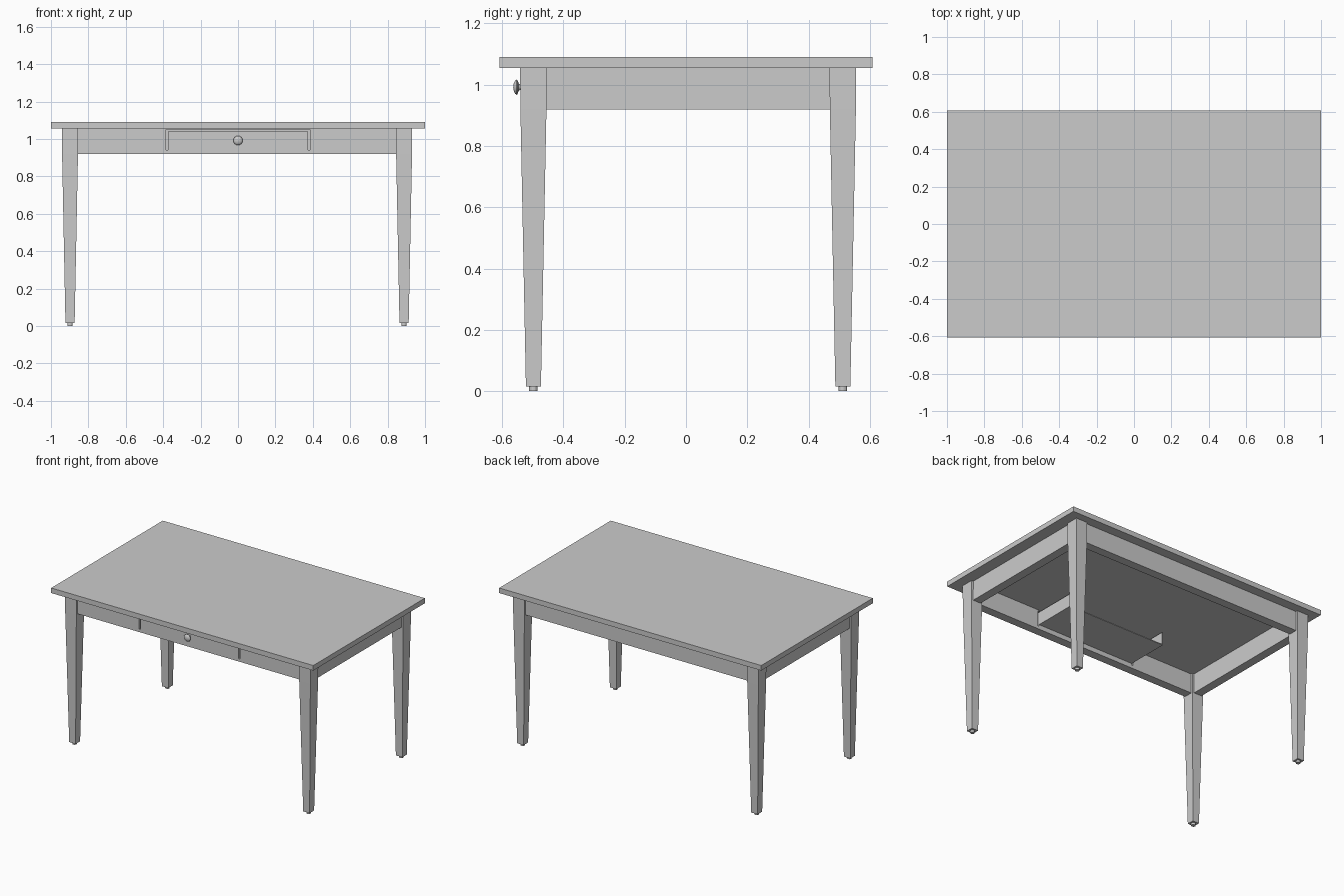
import bpy, bmesh
from mathutils import Matrix

if "Cube" in bpy.data.objects:
    bpy.data.objects.remove(bpy.data.objects["Cube"])

CX, CY = -0.005, 0.007          # leg frame sits slightly off the tabletop centre
LX, LY = 0.893, 0.505           # leg centre offsets
TOP, LOW = 1.055, 0.92          # apron top and bottom


def finish(name, bm):
    bmesh.ops.recalc_face_normals(bm, faces=bm.faces)
    me = bpy.data.meshes.new(name)
    bm.to_mesh(me)
    bm.free()
    ob = bpy.data.objects.new(name, me)
    bpy.context.collection.objects.link(ob)
    return ob


def box(name, x0, x1, y0, y1, z0, z1):
    bm = bmesh.new()
    bmesh.ops.create_cube(bm, size=1)
    for v in bm.verts:
        v.co = ((x0 + x1) / 2 + v.co.x * (x1 - x0),
                (y0 + y1) / 2 + v.co.y * (y1 - y0),
                (z0 + z1) / 2 + v.co.z * (z1 - z0))
    return finish(name, bm)


def leg(name, x, y):
    # square block at apron height, tapering to the floor, on a small round glide
    bm = bmesh.new()
    rings = []
    for z, h in ((0.015, 0.0245), (LOW, 0.0425), (TOP, 0.0435)):
        rings.append([bm.verts.new((x + a * h, y + b * h, z))
                      for a, b in ((-1, -1), (1, -1), (1, 1), (-1, 1))])
    for lo, hi in zip(rings, rings[1:]):
        for i in range(4):
            j = (i + 1) % 4
            bm.faces.new((lo[i], lo[j], hi[j], hi[i]))
    bm.faces.new(rings[0])
    bm.faces.new(rings[-1])
    bmesh.ops.create_cone(bm, cap_ends=True, segments=16, radius1=0.014, radius2=0.014,
                          depth=0.015, matrix=Matrix.Translation((x, y, 0.0075)))
    return finish(name, bm)


# Tabletop
box("tabletop", -1, 1, -0.608, 0.608, TOP, 1.09)

# Legs
for sx, side in ((-1, "left"), (1, "right")):
    for sy, end in ((-1, "front"), (1, "back")):
        leg(f"{end}_{side}_leg", CX + sx * LX, CY + sy * LY)

# Side and back aprons, set back from the leg faces
T = 0.03
ex, ey = LX - 0.04, LY - 0.04
for sx, side in ((-1, "left"), (1, "right")):
    x = CX + sx * LX
    box(f"{side}_apron", x - T, x + T, CY - ey, CY + ey, LOW, TOP)
yb, yf = CY + LY, CY - LY
box("back_apron", CX - ex, CX + ex, yb - T, yb + T, LOW, TOP)

# Front apron: frame around the drawer opening
W, Z0, Z1, GAP = 0.384, 0.94, 1.05, 0.009
box("front_apron_left", CX - ex, -W, yf - T, yf + T, LOW, TOP)
box("front_apron_right", W, CX + ex, yf - T, yf + T, LOW, TOP)
box("front_apron_bottom_rail", -W, W, yf - T, yf + T, LOW, Z0)
box("front_apron_top_rail", -W, W, yf - T, yf + T, Z1, TOP)

# Drawer: flush front, two sides and a floor, open at the back
d = W - GAP
box("drawer_front", -d, d, yf - T, yf + T, Z0, Z1 - GAP)
for s, side in ((-1, "left"), (1, "right")):
    a, b = sorted((s * d, s * (d - 0.006)))
    box(f"drawer_{side}_side", a, b, yf + T, -0.17, 0.955, Z1 - GAP)
box("drawer_floor", -d, d, yf + T, -0.17, 0.952, 0.958)

# Drawer knob: lathed profile (radius, distance out from the apron face)
profile = ((0.009, -0.005), (0.008, 0.012), (0.012, 0.018), (0.023, 0.022),
           (0.025, 0.025), (0.022, 0.029), (0.013, 0.034), (0.0, 0.036))
bm = bmesh.new()
verts = [bm.verts.new((r, yf - T - o, 0)) for r, o in profile]
edges = [bm.edges.new(p) for p in zip(verts, verts[1:])]
bmesh.ops.spin(bm, geom=verts + edges, cent=(0, 0, 0), axis=(0, 1, 0),
               angle=6.283185307, steps=24)
bmesh.ops.remove_doubles(bm, verts=bm.verts, dist=0.0002)
bmesh.ops.translate(bm, verts=bm.verts, vec=(0, 0, 0.992))
knob = finish("drawer_knob", bm)
bpy.context.view_layer.objects.active = knob
knob.select_set(True)
bpy.ops.object.shade_smooth_by_angle()
